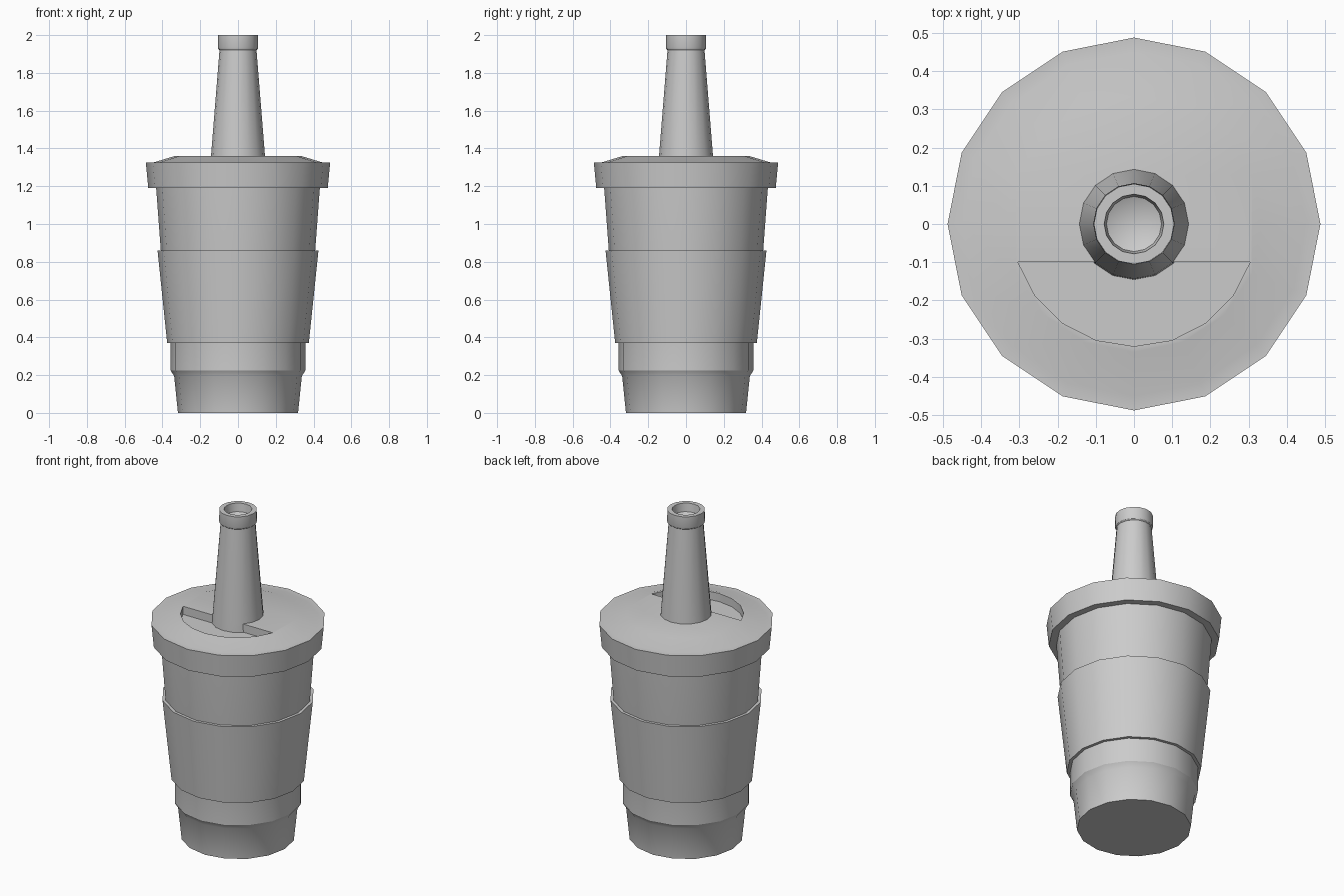
import bpy, bmesh
from math import sin, cos, radians, tau

if "Cube" in bpy.data.objects:
    bpy.data.objects.remove(bpy.data.objects["Cube"])

SIDES = 16


def finish(name, bm, smooth=True):
    bmesh.ops.recalc_face_normals(bm, faces=bm.faces)
    mesh = bpy.data.meshes.new(name)
    bm.to_mesh(mesh)
    bm.free()
    obj = bpy.data.objects.new(name, mesh)
    bpy.context.collection.objects.link(obj)
    if smooth:
        shade(obj)
    return obj


def shade(obj):
    bpy.ops.object.select_all(action='DESELECT')
    obj.select_set(True)
    bpy.context.view_layer.objects.active = obj
    bpy.ops.object.shade_smooth_by_angle(angle=radians(30))


def lathe(name, profile, smooth=True):
    """Closed solid of revolution from (radius, z) points, bottom to top."""
    bm = bmesh.new()
    rings = [[bm.verts.new((r * cos(tau * i / SIDES), r * sin(tau * i / SIDES), z))
              for i in range(SIDES)] for r, z in profile]
    for a, b in zip(rings, rings[1:]):
        for i in range(SIDES):
            j = (i + 1) % SIDES
            bm.faces.new((a[i], a[j], b[j], b[i]))
    bm.faces.new(rings[0][::-1])
    bm.faces.new(rings[-1])
    return finish(name, bm, smooth)


# Tapered cup with stepped foot
lathe("cup", [(0.318, 0), (0.338, 0.195), (0.357, 0.225), (0.357, 0.38),
              (0.408, 0.85), (0.434, 1.20)])

# Grip sleeve around the cup
lathe("sleeve", [(0.35, 0.37), (0.375, 0.37), (0.426, 0.86), (0.40, 0.86)])

# Lid with skirt and bevelled top
lid = lathe("lid", [(0.475, 1.19), (0.488, 1.325), (0.45, 1.325), (0.335, 1.36)], False)

# Sipping recess cut into the front of the lid
bm = bmesh.new()
arc = [radians(198 + 18 * i) for i in range(9)]
floor = bm.faces.new([bm.verts.new((0.32 * cos(a), 0.32 * sin(a), 1.31)) for a in arc])
top = bmesh.ops.extrude_face_region(bm, geom=[floor])
bmesh.ops.translate(bm, vec=(0, 0, 0.12),
                    verts=[v for v in top["geom"] if isinstance(v, bmesh.types.BMVert)])
cutter = finish("recess_cutter", bm, False)
cutter.hide_render = True
cut = lid.modifiers.new("recess", 'BOOLEAN')
cut.operation = 'DIFFERENCE'
cut.solver = 'EXACT'
cut.object = cutter
bpy.ops.object.select_all(action='DESELECT')
bpy.context.view_layer.objects.active = lid
lid.select_set(True)
bpy.ops.object.modifier_apply(modifier=cut.name)
bpy.data.objects.remove(cutter)
shade(lid)

# Tapered neck with collar and hollow mouth
lathe("neck", [(0.146, 1.305), (0.143, 1.36), (0.098, 1.92), (0.104, 1.925),
               (0.107, 1.935), (0.105, 2.0), (0.078, 2.0), (0.072, 1.95), (0.04, 1.935)])
